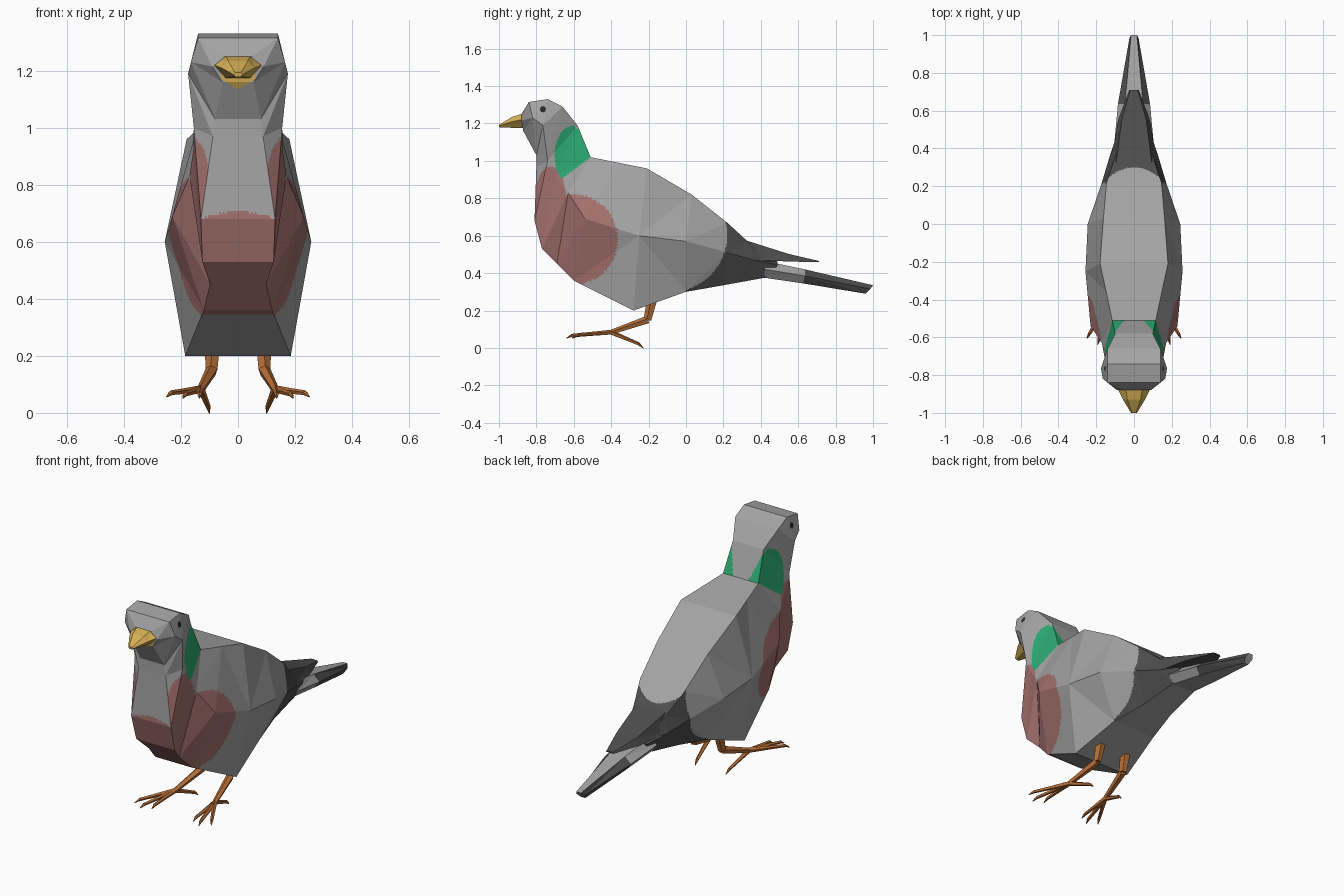
import bpy, bmesh, math
from mathutils import Vector


def material(name, rgb):
    m = bpy.data.materials.new(name)
    m.diffuse_color = (*rgb, 1)
    return m


grey = material("grey feather", (0.37, 0.37, 0.37))
dark = material("dark feather", (0.075, 0.075, 0.075))
pink = material("dusky pink", (0.37, 0.165, 0.155))
green = material("neck green", (0.025, 0.40, 0.17))
yellow = material("beak yellow", (0.66, 0.43, 0.09))
orange = material("leg orange", (0.48, 0.16, 0.04))
black = material("eye black", (0.02, 0.02, 0.02))


def finish(name, bm, mats):
    bmesh.ops.recalc_face_normals(bm, faces=bm.faces)
    me = bpy.data.meshes.new(name)
    bm.to_mesh(me)
    bm.free()
    for m in mats:
        me.materials.append(m)
    ob = bpy.data.objects.new(name, me)
    bpy.context.collection.objects.link(ob)
    return ob


def loft(name, rings, mats, cuts=0, rule=None):
    """Symmetric loft: each ring is a list of (half width, y, z) from top to bottom."""
    bm = bmesh.new()
    loops = []
    for r in rings:
        pts = [(w, y, z) for w, y, z in r] + [(-w, y, z) for w, y, z in reversed(r)]
        loops.append([bm.verts.new(p) for p in pts])
    n = len(loops[0])
    for a, b in zip(loops, loops[1:]):
        for i in range(n):
            j = (i + 1) % n
            bm.faces.new((a[i], a[j], b[j], b[i]))
    bm.faces.new(loops[0])
    bm.faces.new(loops[-1])
    bmesh.ops.triangulate(bm, faces=bm.faces[:])
    if cuts:
        bmesh.ops.subdivide_edges(bm, edges=bm.edges[:], cuts=cuts, use_grid_fill=True)
    bmesh.ops.recalc_face_normals(bm, faces=bm.faces)
    if rule:
        bm.normal_update()
        for f in bm.faces:
            f.material_index = rule(f.calc_center_median(), f.normal)
    return finish(name, bm, mats)


def inside(y, z, cy, cz, ry, rz):
    return ((y - cy) / ry) ** 2 + ((z - cz) / rz) ** 2 < 1


# Feather colours of the body: 0 grey, 1 dark, 2 pink, 3 green, 4 yellow, 5 black
def plumage(c, n):
    x, y, z = abs(c.x), c.y, c.z
    if inside(y, z, -0.765, 1.275, 0.016, 0.016):
        return 5
    if y < -0.84 and 1.135 + x * 0.6 < z < 1.2 and x < 0.06:
        return 4
    # neck patches, leaving the nape grey
    if inside(y, z, -0.6, 1.03, 0.103, 0.16) and z > 0.9 + (y + 0.67) * 0.75:
        if x > 0.05 + max(0, z - 1.02) * 0.35:
            return 3
    # breast
    if n.y < -0.8 and x < 0.14 and z > 0.5:
        return 2 if z < 0.705 - 1.5 * x * x else 0
    if inside(y, z, -0.6, 0.58, 0.235, 0.24) or inside(y, z, -0.725, 0.78, 0.085, 0.19):
        return 2
    if y < -0.55 and 0.345 < z < 0.75 and n.y < -0.3:
        return 2
    # rear of the wings
    if n.z > 0.55 and y > 0 and x < 0.16 and z > 0.5:
        return 1 if y > 0.30 - 3 * x * x else 0
    if y > 0 and n.z > -0.6 and not inside(y, z, -0.1, 0.6, 0.32, 0.305):
        return 1
    return 0


# Head and body: rings of top, middle, bottom as (half width, y, z)
body = [
    [(0.050, -0.88, 1.25), (0.090, -0.88, 1.215), (0.055, -0.87, 1.16)],
    [(0.140, -0.84, 1.315), (0.165, -0.82, 1.23), (0.080, -0.80, 1.03)],
    [(0.140, -0.74, 1.33), (0.175, -0.765, 1.19), (0.088, -0.80, 0.97)],
    [(0.140, -0.66, 1.29), (0.155, -0.74, 1.00), (0.130, -0.81, 0.68)],
    [(0.100, -0.58, 1.19), (0.157, -0.70, 0.92), (0.125, -0.77, 0.53)],
    [(0.115, -0.51, 1.02), (0.170, -0.63, 0.83), (0.098, -0.69, 0.45)],
    [(0.147, -0.36, 0.99), (0.230, -0.54, 0.69), (0.120, -0.60, 0.36)],
    [(0.180, -0.21, 0.96), (0.257, -0.25, 0.60), (0.185, -0.28, 0.20)],
    [(0.162, 0.03, 0.82), (0.245, 0.00, 0.57), (0.140, 0.00, 0.30)],
    [(0.145, 0.22, 0.67), (0.170, 0.22, 0.51), (0.095, 0.20, 0.335)],
    [(0.105, 0.34, 0.56), (0.128, 0.36, 0.47), (0.075, 0.42, 0.375)],
    [(0.060, 0.49, 0.46), (0.085, 0.49, 0.445), (0.060, 0.47, 0.40)],
]
loft("body", body, [grey, dark, pink, green, yellow, black], 20, plumage)

# Folded wing tips over the tail
loft("wing_tips", [
    [(0.095, 0.32, 0.575), (0.115, 0.36, 0.47)],
    [(0.065, 0.55, 0.502), (0.085, 0.55, 0.462)],
    [(0.020, 0.71, 0.465), (0.025, 0.71, 0.458)]], [dark])

# Tail with dark outer edges
loft("tail", [
    [(0.070, 0.42, 0.465), (0.105, 0.42, 0.42), (0.070, 0.42, 0.375)],
    [(0.048, 0.635, 0.42), (0.085, 0.635, 0.385), (0.055, 0.625, 0.345)],
    [(0.015, 1.00, 0.335), (0.024, 0.985, 0.315), (0.015, 0.96, 0.29)]],
    [grey, dark], 4, lambda c, n: int(c.y > 0.63 and abs(n.x) > 0.3 and abs(n.y) < 0.8))

# Beak
loft("beak", [
    [(0.045, -0.865, 1.255), (0.090, -0.865, 1.222), (0.045, -0.865, 1.175)],
    [(0.035, -0.93, 1.235), (0.058, -0.93, 1.21), (0.028, -0.93, 1.177)],
    [(0.010, -1.00, 1.193), (0.016, -1.00, 1.187), (0.008, -0.998, 1.178)]], [yellow])


def limb(bm, path):
    """Five-sided tapering tube along (x, y, z, radius) points."""
    for a, b in zip(path, path[1:]):
        p, q = Vector(a[:3]), Vector(b[:3])
        d = q - p
        mat = d.to_track_quat('Z', 'Y').to_matrix().to_4x4()
        mat.translation = (p + q) / 2
        bmesh.ops.create_cone(bm, cap_ends=True, segments=5, radius1=a[3],
                              radius2=b[3], depth=d.length, matrix=mat)


# Legs: thigh, shank, three front toes and a hind toe, each with a claw
for side, s in (("left", -1), ("right", 1)):
    bm = bmesh.new()
    ankle = (s * 0.13, -0.40, 0.083)
    limb(bm, [(s * 0.088, -0.17, 0.30, 0.032), (s * 0.092, -0.205, 0.15, 0.022),
              (*ankle, 0.014)])
    for tx, ty, tz in ((0.235, -0.58, 0.07), (0.185, -0.61, 0.066),
                       (0.135, -0.58, 0.066), (0.105, -0.255, 0.022)):
        tip = Vector((s * tx, ty, tz))
        start = Vector(ankle)
        mid = start.lerp(tip, 0.5)
        out = (tip - start).normalized() * 0.03
        limb(bm, [(*start, 0.014), (*mid, 0.011), (*tip, 0.009),
                  (*(tip + out + Vector((0, 0, -0.012))), 0.002)])
    finish(side + "_leg", bm, [orange])
